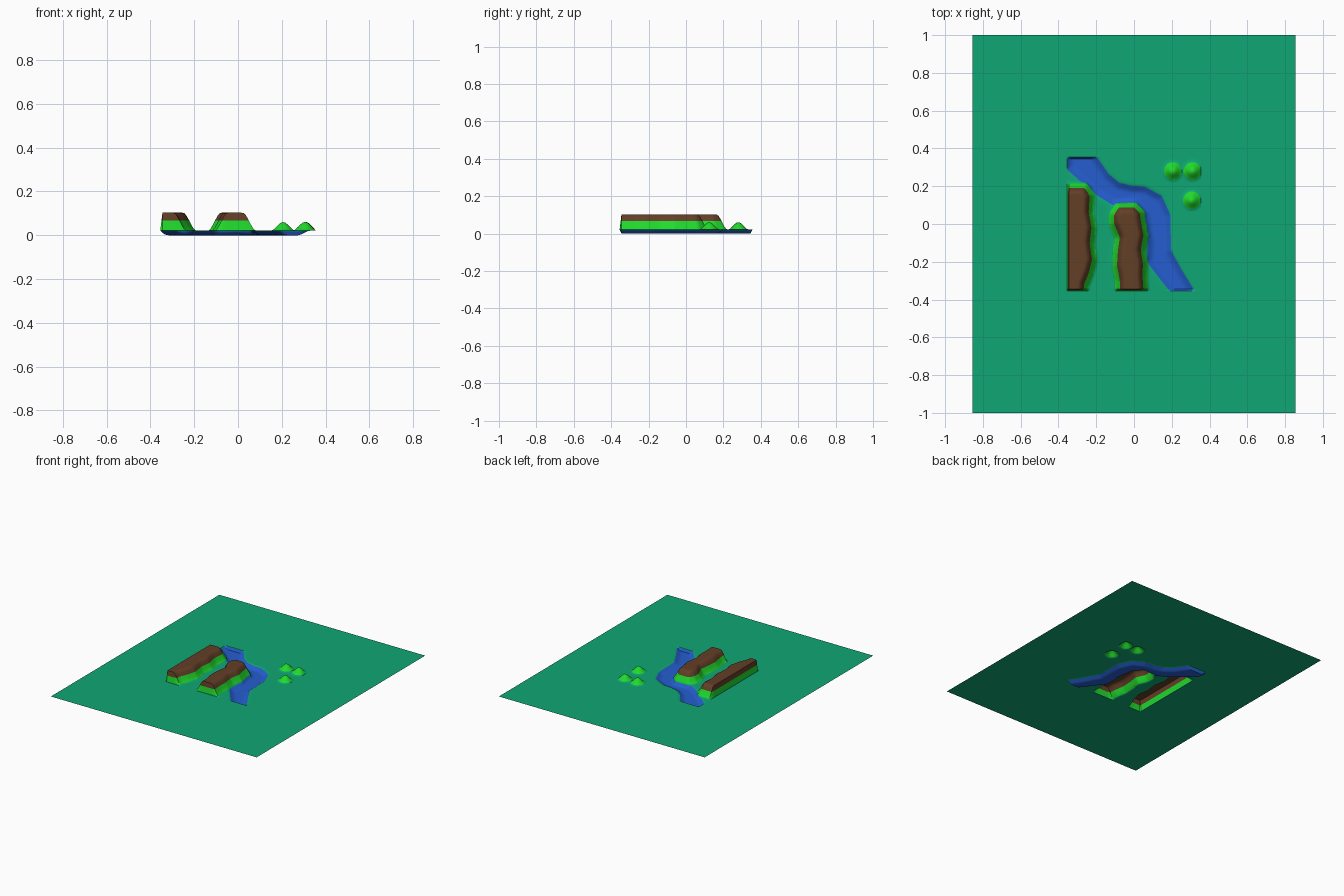
import bpy, bmesh, math
from mathutils import Vector
from mathutils.geometry import intersect_point_line

if "Cube" in bpy.data.objects:
    bpy.data.objects.remove(bpy.data.objects["Cube"])

HALF, N, GROUND = 0.355, 71, 0.021       # relief patch half size, cells, ground level
HILL_TOP, BROWN_Z = 0.103, 0.067


def material(name, rgb):
    m = bpy.data.materials.new(name)
    m.diffuse_color = (*rgb, 1)
    m.use_nodes = True
    m.node_tree.nodes["Principled BSDF"].inputs["Base Color"].default_value = m.diffuse_color
    return m


MATS = [material("meadow green", (0.005, 0.39, 0.175)),
        material("river blue", (0.018, 0.11, 0.62)),
        material("bright grass", (0.015, 0.70, 0.025)),
        material("earth brown", (0.125, 0.05, 0.02))]

# outlines seen from above
RIVER = [(-.36, .40), (-.36, .29), (-.26, .20), (-.20, .15), (-.11, .095), (0, .105),
         (.05, .05), (.07, -.08), (.065, -.20), (.125, -.28), (.18, -.35), (.21, -.40),
         (.36, -.40), (.31, -.33), (.255, -.24), (.20, -.14), (.195, .05), (.15, .15),
         (.06, .20), (-.01, .205), (-.075, .22), (-.13, .265), (-.19, .35), (-.22, .40)]
LEFT_HILL = [(-.42, .19), (-.26, .19), (-.235, .15), (-.24, .06), (-.225, -.02),
             (-.235, -.10), (-.222, -.19), (-.24, -.26), (-.265, -.32), (-.27, -.42), (-.42, -.42)]
MIDDLE_HILL = [(-.08, .088), (.00, .088), (.03, .06), (.035, .02), (.05, -.06), (.035, -.14),
               (.047, -.21), (.045, -.28), (.055, -.42), (-.075, -.42), (-.075, -.30),
               (-.09, -.22), (-.085, -.14), (-.075, -.07), (-.105, .00), (-.105, .05)]
MOUNDS = [(.206, .28), (.31, .28), (.306, .125)]


def inside_depth(p, poly):
    """Signed distance to an outline, positive inside."""
    best, inside = 9.0, False
    for i, a in enumerate(poly):
        a, b = Vector(a), Vector(poly[i - 1])
        q, t = intersect_point_line(p, a, b)
        q = a.lerp(b, min(1, max(0, t)))
        best = min(best, (p - Vector((q[0], q[1]))).length)
        if (a.y > p.y) != (b.y > p.y) and p.x < (b.x - a.x) * (p.y - a.y) / (b.y - a.y) + a.x:
            inside = not inside
    return best if inside else -best


def ramp(d, lo, hi):
    t = min(1, max(0, (d - lo) / (hi - lo)))
    return t * t * (3 - 2 * t)


def height(x, y):
    p = Vector((x, y))
    hill = max(ramp(inside_depth(p, h), -.033, .028) for h in (LEFT_HILL, MIDDLE_HILL))
    mound = max(max(0, math.cos(min(1, (p - Vector(m)).length / .058) * math.pi) * .5 + .5)
                for m in MOUNDS)
    up = max(hill * (HILL_TOP - GROUND), mound * .04)
    if up > .003:
        return GROUND + up
    return GROUND * (1 - ramp(inside_depth(p, RIVER), -.008, .04)) + up


def finish(bm, name):
    me = bpy.data.meshes.new(name)
    bm.to_mesh(me)
    bm.free()
    for m in MATS:
        me.materials.append(m)
    ob = bpy.data.objects.new(name, me)
    bpy.context.collection.objects.link(ob)
    return ob


# river, hills and mounds as one relief sheet, rim pinned to the ground
bm = bmesh.new()
rows = []
for j in range(N + 1):
    row = []
    for i in range(N + 1):
        x, y = -HALF + 2 * HALF * i / N, -HALF + 2 * HALF * j / N
        z = GROUND if i in (0, N) or j in (0, N) else height(x, y)
        row.append(bm.verts.new((x, y, z)))
    rows.append(row)
for j in range(N):
    for i in range(N):
        bm.faces.new((rows[j][i], rows[j][i + 1], rows[j + 1][i + 1], rows[j + 1][i]))
# crisp colour borders cut at constant heights
for z in (GROUND - .003, GROUND + .004, BROWN_Z):
    bmesh.ops.bisect_plane(bm, geom=bm.verts[:] + bm.edges[:] + bm.faces[:],
                           plane_co=(0, 0, z), plane_no=(0, 0, 1), dist=1e-6)
for f in bm.faces:
    z = f.calc_center_median().z
    f.material_index = (1 if z < GROUND - .003 else 3 if z > BROWN_Z
                        else 2 if z > GROUND + .004 else 0)
relief = finish(bm, "river_and_hills")
bpy.context.view_layer.objects.active = relief
relief.select_set(True)
bpy.ops.object.shade_smooth_by_angle(angle=math.radians(40))

# flat meadow surrounding the relief
bm = bmesh.new()
signs = [(-1, -1), (1, -1), (1, 1), (-1, 1)]
outer = [bm.verts.new((.855 * a, b, GROUND)) for a, b in signs]
inner = [bm.verts.new((HALF * a, HALF * b, GROUND)) for a, b in signs]
for k in range(4):
    n = (k + 1) % 4
    bm.faces.new((outer[k], outer[n], inner[n], inner[k]))
finish(bm, "meadow")
